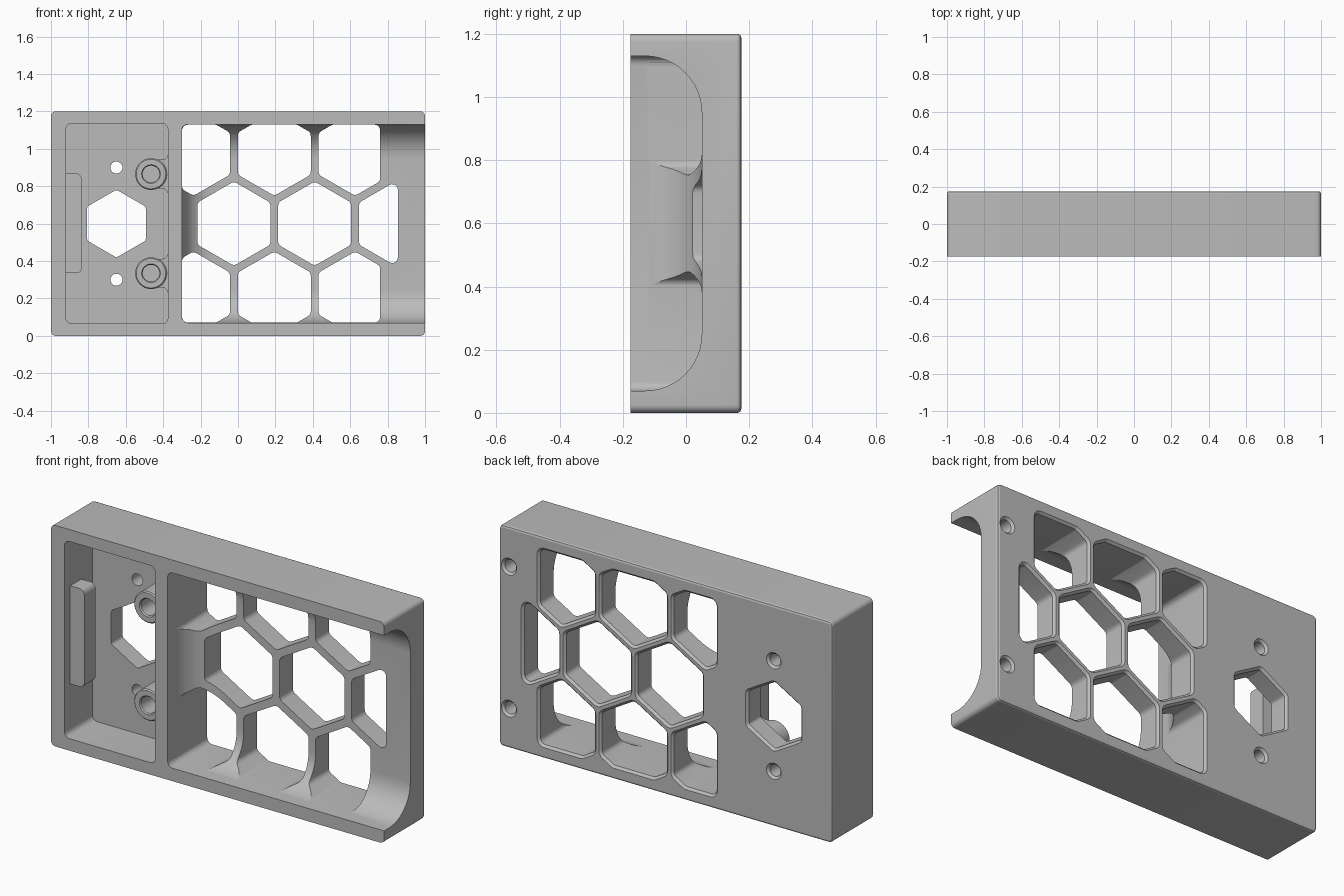
import bpy, bmesh
from math import sin, cos, pi, atan2, radians, sqrt

if "Cube" in bpy.data.objects:
    bpy.data.objects.remove(bpy.data.objects["Cube"], do_unlink=True)

# Single grey material
grey = bpy.data.materials.new("plain grey")
grey.use_nodes = True
grey.diffuse_color = (0.5, 0.5, 0.5, 1)
grey.node_tree.nodes["Principled BSDF"].inputs["Base Color"].default_value = (0.5, 0.5, 0.5, 1)


# --- profile helpers (x, z outlines) ---
def rect(x0, x1, z0, z1):
    return [(1, 0, x1), (-1, 0, -x0), (0, 1, z1), (0, -1, -z0)]


def hexagon(cx, cz, apothem):
    dirs = [(cos(k * pi / 3), sin(k * pi / 3)) for k in range(6)]
    return [(a, b, a * cx + b * cz + apothem) for a, b in dirs]


def rounded(planes, r, grow=0.0, steps=5):
    """Convex outline from half planes, corners rounded by r, then offset by grow."""
    poly = [(-5, -5), (5, -5), (5, 5), (-5, 5)]
    for a, b, d in planes:
        out = []
        for p, q in zip(poly, poly[1:] + poly[:1]):
            dp = a * p[0] + b * p[1] - d + r
            dq = a * q[0] + b * q[1] - d + r
            if dp <= 0:
                out.append(p)
            if dp * dq < 0:
                t = dp / (dp - dq)
                out.append((p[0] + t * (q[0] - p[0]), p[1] + t * (q[1] - p[1])))
        poly = out
    pts = []
    for i, p in enumerate(poly):
        prev, nxt = poly[i - 1], poly[(i + 1) % len(poly)]
        a0 = atan2(p[1] - prev[1], p[0] - prev[0]) - pi / 2
        a1 = atan2(nxt[1] - p[1], nxt[0] - p[0]) - pi / 2
        turn = (a1 - a0) % (2 * pi)
        for k in range(steps + 1):
            a = a0 + turn * k / steps
            pts.append((p[0] + (r + grow) * cos(a), p[1] + (r + grow) * sin(a)))
    return pts


def circle(cx, cz, r, n=32):
    return [(cx + r * cos(2 * pi * k / n), cz + r * sin(2 * pi * k / n)) for k in range(n)]


# --- solid helpers ---
def loft(name, rings):
    """Closed solid through outlines placed at increasing y."""
    bm = bmesh.new()
    loops = [[bm.verts.new((x, y, z)) for x, z in pts] for y, pts in rings]
    n = len(loops[0])
    for lo, hi in zip(loops, loops[1:]):
        for i in range(n):
            j = (i + 1) % n
            bm.faces.new((lo[i], lo[j], hi[j], hi[i]))
    bm.faces.new(loops[0])
    bm.faces.new(loops[-1])
    bmesh.ops.recalc_face_normals(bm, faces=bm.faces)
    me = bpy.data.meshes.new(name)
    bm.to_mesh(me)
    bm.free()
    me.materials.append(grey)
    ob = bpy.data.objects.new(name, me)
    bpy.context.scene.collection.objects.link(ob)
    return ob


def cut(target, cutters):
    for c in cutters:
        c.hide_render = True
        mod = target.modifiers.new("cut", 'BOOLEAN')
        mod.operation = 'DIFFERENCE'
        mod.solver = 'EXACT'
        mod.object = c
    bpy.context.view_layer.update()
    deps = bpy.context.evaluated_depsgraph_get()
    me = bpy.data.meshes.new_from_object(target.evaluated_get(deps))
    target.modifiers.clear()
    target.data = me
    for c in cutters:
        bpy.data.objects.remove(c, do_unlink=True)


def finish(ob):
    ob.data.shade_smooth()
    ob.data.set_sharp_from_angle(angle=radians(20))


BACK = 0.175
C = 0.012  # edge break on the back face


def back_hole(name, outline, start):
    """Through cutter, flared where it leaves the back face."""
    return loft(name, [(start, outline(0)), (BACK - C, outline(0)), (BACK + C, outline(2 * C))])


# Outer block with softened back edge
shell = rect(-1, 1, 0, 1.2)
frame = loft("frame", [(y, rounded(shell, 0.025, g)) for y, g in
                       [(-BACK, 0), (BACK - C, 0), (BACK - 0.0035, -0.0035), (BACK, -C)]])

# Large bay, open to one end, with wide coves along floor edges
R = 0.18
rings = [(-0.25, rounded(rect(-0.30, 1.3, 0.07, 1.13), 0.03))]
for k in range(13):
    t = k / 12 * pi / 2
    s = R * (1 - cos(t))
    rings.append((-0.13 + R * sin(t), rounded(rect(-0.30 + s, 1.3, 0.07 + s, 1.13 - s), 0.03)))
cutters = [loft("large_bay_cutter", rings)]

# Small bay
small = rounded(rect(-0.92, -0.375, 0.065, 1.135), 0.03)
cutters.append(loft("small_bay_cutter", [(-0.25, small), (0.065, small)]))

# Honeycomb cells, trimmed to the bay
PITCH, APOTHEM = 0.432, 0.195
row = PITCH * sqrt(3) / 2
for j in (-1, 0, 1):
    right = 0.76 if j else 0.855
    for i in range(3):
        cx = -0.022 + PITCH * (i - abs(j) / 2)
        planes = hexagon(cx, 0.6 + j * row, APOTHEM) + rect(-0.299, right, 0.071, 1.129)
        cutters.append(back_hole("cell_cutter", lambda g, p=planes: rounded(p, 0.03, g), -0.2))

# Hexagonal window and screw holes of the small bay
window = hexagon(-0.65, 0.6, 0.157)
cutters.append(back_hole("window_cutter", lambda g: rounded(window, 0.02, g), 0.0))
for z in (0.3, 0.9):
    cutters.append(back_hole("screw_cutter", lambda g, z=z: circle(-0.65, z, 0.032 + g), 0.0))

# Blind holes at the open end
for z in (0.215, 0.985):
    cutters.append(back_hole("blind_cutter", lambda g, z=z: circle(0.94, z, 0.034 + g), 0.08))

cut(frame, cutters)
finish(frame)

# Screw bosses with webs flaring into the partition
for side, z in (("lower", 0.335), ("upper", 0.865)):
    x, r, f, wall = -0.465, 0.085, 0.03, -0.375
    w = r - 0.008
    half = [(wall - f + f * sin(a), w + f - f * cos(a)) for a in
            [k / 6 * pi / 2 for k in range(7)]]
    outline = [(x, -w), *[(px, -pz) for px, pz in half], (wall + 0.03, -w - f),
               (wall + 0.03, w + f), *half[::-1], (x, w)]
    outline = [(px, z + pz) for px, pz in outline]
    web = loft(side + "_boss_web", [(-0.10, outline), (0.08, outline)])
    boss = loft(side + "_boss", [(-0.11, circle(x, z, r - 0.006)), (-0.104, circle(x, z, r)),
                                 (0.08, circle(x, z, r))])
    for part in (web, boss):
        bore = loft("bore_cutter", [(-0.13, circle(x, z, 0.065)), (-0.103, circle(x, z, 0.045)),
                                    (0.04, circle(x, z, 0.045))])
        cut(part, [bore])
        finish(part)

# Retaining tab on the outer wall of the small bay
tab_outline = rounded(rect(-0.95, -0.835, 0.335, 0.868), 0.03)
tab = loft("retaining_tab", [(-0.125, tab_outline), (-0.03, tab_outline)])
finish(tab)
